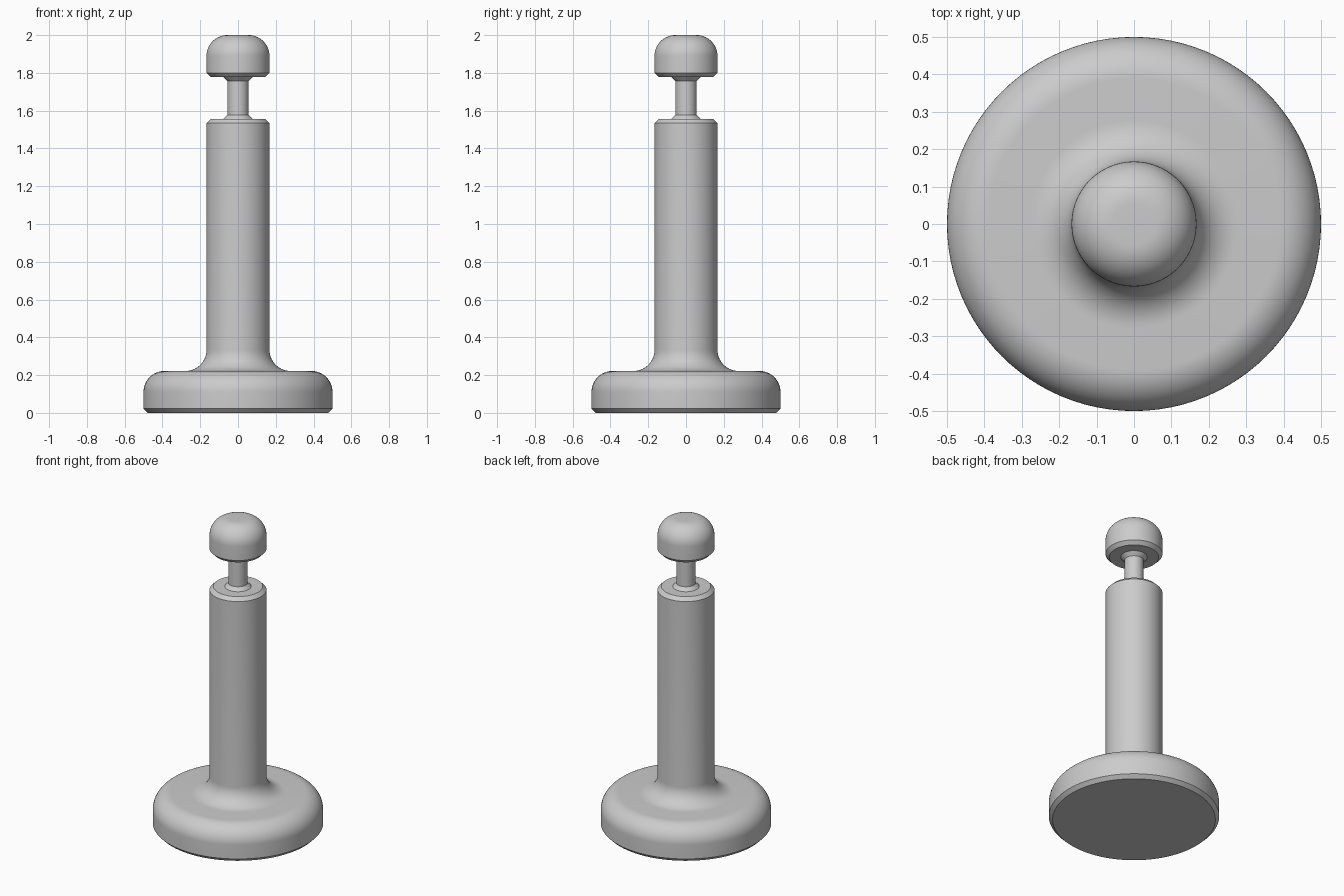
import bpy
import bmesh
from math import cos, sin, radians, pi

SEGMENTS = 96

old = bpy.data.objects.get("Cube")
if old:
    bpy.data.objects.remove(old, do_unlink=True)

grey = bpy.data.materials.new("plain grey")
grey.use_nodes = True
colour = (0.6, 0.6, 0.6, 1.0)
grey.diffuse_color = colour
grey.node_tree.nodes["Principled BSDF"].inputs["Base Color"].default_value = colour


def arc(r, z, radius, start, end, steps=14):
    """Profile points (r, z) along a rounded corner, angles in degrees."""
    angles = [radians(start + (end - start) * i / steps) for i in range(steps + 1)]
    return [(r + radius * cos(a), z + radius * sin(a)) for a in angles]


def lathe(name, profile):
    """Spin a bottom-to-top profile around the z axis."""
    bm = bmesh.new()
    verts = [bm.verts.new((r, 0, z)) for r, z in profile]
    edges = [bm.edges.new(pair) for pair in zip(verts, verts[1:])]
    bmesh.ops.spin(bm, geom=verts + edges, cent=(0, 0, 0), axis=(0, 0, 1),
                   angle=2 * pi, steps=SEGMENTS, use_merge=True)
    bmesh.ops.remove_doubles(bm, verts=bm.verts, dist=1e-5)
    bmesh.ops.recalc_face_normals(bm, faces=bm.faces)
    # the outermost wall decides which way the surface faces
    wall = max(bm.faces, key=lambda f: f.calc_center_median().xy.length)
    if wall.normal.xy.dot(wall.calc_center_median().xy) < 0:
        bmesh.ops.reverse_faces(bm, faces=bm.faces)
    mesh = bpy.data.meshes.new(name)
    bm.to_mesh(mesh)
    bm.free()
    mesh.materials.append(grey)
    obj = bpy.data.objects.new(name, mesh)
    bpy.context.collection.objects.link(obj)
    bpy.ops.object.select_all(action="DESELECT")
    obj.select_set(True)
    bpy.context.view_layer.objects.active = obj
    bpy.ops.object.shade_smooth_by_angle(angle=radians(30))
    return obj


SHAFT, ROD, ROUND, BEVEL = 0.167, 0.056, 0.111, 0.022
FOOT_TOP, SHAFT_TOP, KNOB_BOTTOM = 0.222, 1.556, 1.778
COLLAR = ROD + BEVEL

# Round foot blending into the shaft
lathe("foot_and_shaft",
      [(0, 0), (0.5 - BEVEL, 0), (0.5, BEVEL)]
      + arc(0.5 - ROUND, FOOT_TOP - ROUND, ROUND, 0, 90)
      + arc(SHAFT + ROUND, FOOT_TOP + ROUND, ROUND, 270, 180)
      + [(SHAFT, SHAFT_TOP - BEVEL), (SHAFT - BEVEL, SHAFT_TOP), (COLLAR, SHAFT_TOP)])

# Thin rod with a flared collar at each end
lathe("rod",
      [(COLLAR, SHAFT_TOP), (ROD, SHAFT_TOP + BEVEL),
       (ROD, KNOB_BOTTOM - BEVEL), (COLLAR, KNOB_BOTTOM)])

# Domed knob
lathe("knob",
      [(COLLAR, KNOB_BOTTOM), (SHAFT - BEVEL, KNOB_BOTTOM), (SHAFT, KNOB_BOTTOM + BEVEL)]
      + arc(SHAFT - ROUND, 2 - ROUND, ROUND, 0, 90)
      + [(0, 2)])
